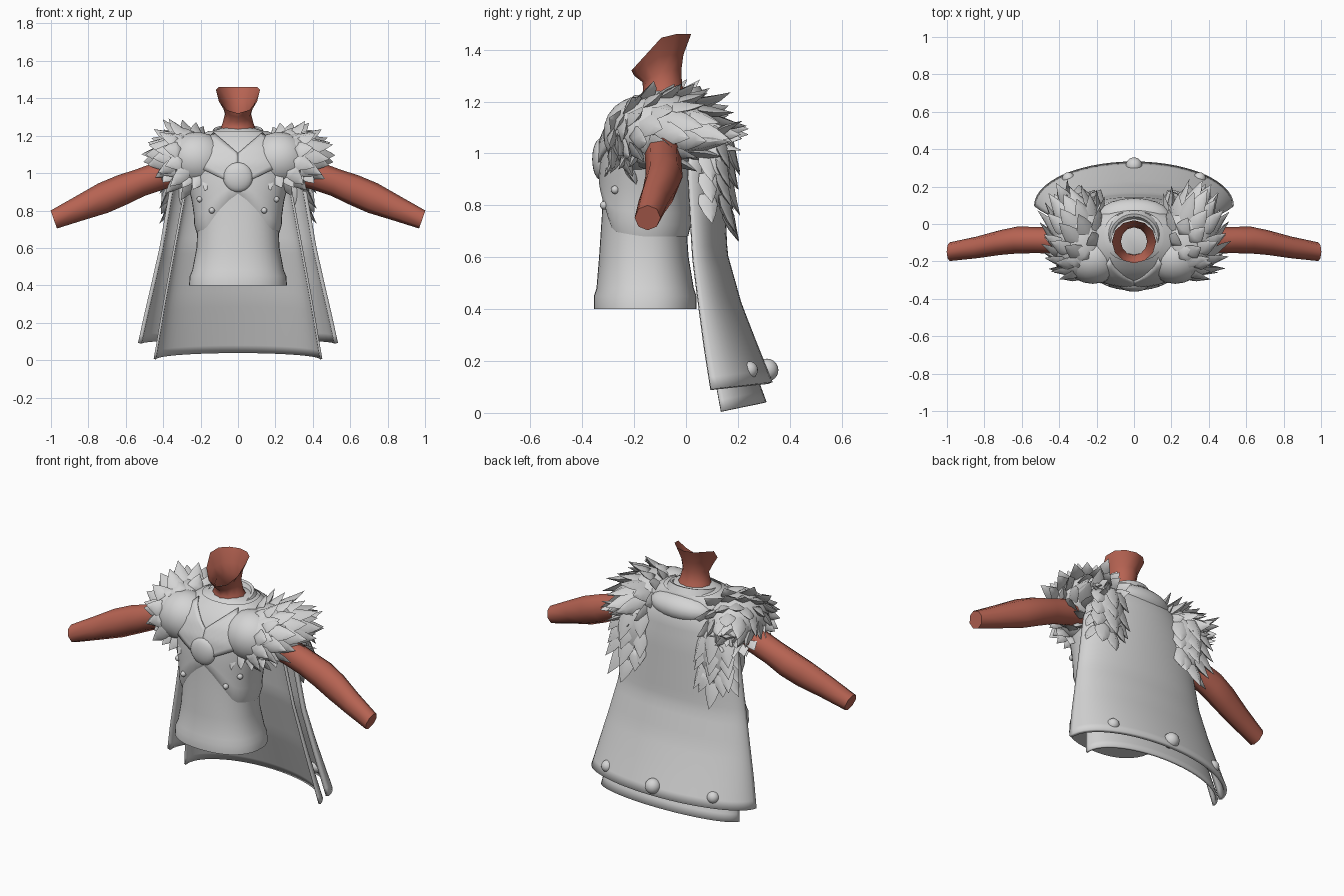
import bpy, bmesh, math, random
from mathutils import Vector

if "Cube" in bpy.data.objects:
    bpy.data.objects.remove(bpy.data.objects["Cube"])

random.seed(4)


def material(name, rgb):
    m = bpy.data.materials.new(name)
    m.diffuse_color = (*rgb, 1)
    m.use_nodes = True
    m.node_tree.nodes["Principled BSDF"].inputs["Base Color"].default_value = m.diffuse_color
    return m


GREY = material("plain_grey", (0.66, 0.66, 0.66))
SKIN = material("red_brown_skin", (0.47, 0.125, 0.085))


def finish(name, bm, mat, angle=40, thick=0):
    bmesh.ops.recalc_face_normals(bm, faces=bm.faces)
    mesh = bpy.data.meshes.new(name)
    bm.to_mesh(mesh)
    bm.free()
    ob = bpy.data.objects.new(name, mesh)
    bpy.context.collection.objects.link(ob)
    mesh.materials.append(mat)
    if thick:
        mod = ob.modifiers.new("thickness", 'SOLIDIFY')
        mod.thickness, mod.offset = thick, 0
    bpy.ops.object.select_all(action='DESELECT')
    ob.select_set(True)
    bpy.context.view_layer.objects.active = ob
    bpy.ops.object.shade_smooth_by_angle(angle=math.radians(angle))
    return ob


def skin_rows(bm, rows, closed=True, cap_start=False, cap_end=False):
    """Bridge rows of points with quads."""
    vs = [[bm.verts.new(p) for p in r] for r in rows]
    n = len(vs[0])
    for a, b in zip(vs, vs[1:]):
        for i in range(n if closed else n - 1):
            j = (i + 1) % n
            bm.faces.new((a[i], a[j], b[j], b[i]))
    if cap_start:
        bm.faces.new(vs[0])
    if cap_end:
        bm.faces.new(vs[-1])


def lerp_table(table, z):
    """Values of a table sorted by height, at height z."""
    if z <= table[0][0]:
        return table[0][1:]
    for a, b in zip(table, table[1:]):
        if z <= b[0]:
            f = (z - a[0]) / (b[0] - a[0])
            return tuple(p + (q - p) * f for p, q in zip(a[1:], b[1:]))
    return table[-1][1:]


# height, half width, front y, back y
BODY = [(0.40, .262, -.355, .04), (0.45, .258, -.355, .04), (0.48, .245, -.345, .03),
        (0.60, .222, -.335, .01), (0.75, .215, -.325, .0), (0.85, .228, -.32, .0),
        (0.95, .255, -.318, .02), (1.05, .28, -.31, .05), (1.13, .28, -.275, .06),
        (1.19, .225, -.225, .07), (1.225, .14, -.18, .05), (1.24, .09, -.16, .0)]
EXP = 2.3


def body_point(z, t, grow=0.0):
    hw, yf, yb = lerp_table(BODY, z)
    c, s = math.cos(t), math.sin(t)
    x = (hw + grow) * math.copysign(abs(c) ** (2 / EXP), c)
    y = (yf + yb) / 2 + ((yb - yf) / 2 + grow) * math.copysign(abs(s) ** (2 / EXP), s)
    return (x, y, z)


def front_y(x, z, grow=0.0):
    hw, yf, yb = lerp_table(BODY, z)
    k = max(0, 1 - min(1, abs(x) / (hw + grow)) ** EXP) ** (1 / EXP)
    return (yf + yb) / 2 - ((yb - yf) / 2 + grow) * k


ANGLES = [2 * math.pi * i / 40 for i in range(40)]

# Tunic body with flared hem
bm = bmesh.new()
skin_rows(bm, [[body_point(r[0], t) for t in ANGLES] for r in BODY], True, True, True)
finish("tunic_body", bm, GREY)

# Chest armour, its lower edge dips toward the sides
bm = bmesh.new()
rows = []
for i in range(13):
    row = []
    for t in ANGLES:
        front = max(0, -math.sin(t))
        side = min(1, abs(math.cos(t)) / 0.75)
        low = 0.68 + 0.21 * (1 - side) ** 0.9 * (front > 0) + 0.03 * side * front
        f = i / 12
        row.append(body_point(low + (1.225 - low) * f, t, 0.018 * min(1, f * 14 + .2)))
    rows.append(row)
skin_rows(bm, rows)
finish("chest_armour", bm, GREY)

# Crossing mantle bands that run from the shoulders to the brooch
for s, side in ((1, "left"), (-1, "right")):
    bm = bmesh.new()
    rows = []
    for i in range(11):
        u = i / 10
        row = []
        for j in range(9):
            v = j / 8
            x = 0.13 * (1 - u) * (1 - v) + (0.27 - 0.27 * u) * v
            z = (1.215 - 0.11 * u) * (1 - v) + (1.06 - 0.13 * u) * v
            row.append((s * x, front_y(x, z, 0.021), z))
        rows.append(row)
    skin_rows(bm, rows, closed=False)
    finish(side + "_mantle_band", bm, GREY, 50, 0.01)


def ball(name, pos, r, squash=1.0, tall=1.0):
    bm = bmesh.new()
    bmesh.ops.create_uvsphere(bm, u_segments=20, v_segments=12, radius=r)
    for v in bm.verts:
        v.co.y *= squash
        v.co.z *= tall
        v.co += Vector(pos)
    finish(name, bm, GREY)


# Brooch and chest studs
ball("brooch", (0, -0.328, 0.978), 0.08, 0.42)
for s in (1, -1):
    for x, z in ((0.14, 0.80), (0.205, 0.86)):
        ball("chest_stud", (s * x, front_y(x, z, 0.018), z), 0.016)

# Collar ring and the padded yoke behind it
bm = bmesh.new()
skin_rows(bm, [[(r * math.cos(t), -0.07 + r * .95 * math.sin(t), z + 0.025 * math.sin(t))
                for t in ANGLES] for r, z in ((.15, 1.20), (.13, 1.235), (.115, 1.23), (.10, 1.205))])
finish("collar", bm, GREY)
ball("back_yoke", (0, 0.035, 1.14), 0.20, 0.52, 0.4)

# Neck with an open, slanted top: half width, centre y, half depth, front z, back z
bm = bmesh.new()
rows = []
for hw, cy, hd, zf, zb in ((.11, -.08, .10, 1.19, 1.21), (.085, -.09, .075, 1.245, 1.26),
                           (.07, -.093, .075, 1.275, 1.32), (.085, -.105, .095, 1.30, 1.38),
                           (.118, -.095, .115, 1.32, 1.46)):
    row = []
    for i in range(12):
        t = 2 * math.pi * i / 12
        f = min(1, (1 + math.sin(t)) * 0.9)
        row.append((hw * math.cos(t), cy + hd * math.sin(t), zf + (zb - zf) * f))
    rows.append(row)
skin_rows(bm, rows)
finish("neck", bm, SKIN, 50)

# Bare arms: x, y, z, half depth, half height
ARM = [(.30, -.09, 1.02, .07, .075), (.42, -.088, .985, .07, .072), (.52, -.086, .95, .07, .07),
       (.62, -.085, .91, .072, .077), (.72, -.10, .867, .066, .078), (.84, -.125, .815, .058, .064),
       (.985, -.148, .752, .05, .048)]
for s, side in ((1, "left"), (-1, "right")):
    bm = bmesh.new()
    rows = []
    for x, y, z, hd, hh in ARM:
        rows.append([(s * (x + 0.35 * hh * math.sin(t)), y + hd * math.cos(t), z + hh * math.sin(t))
                     for t in (2 * math.pi * i / 8 for i in range(8))])
    skin_rows(bm, rows, True, True, True)
    finish(side + "_arm", bm, SKIN, 55)


# Cape layers: height, half width, side y, middle y
def cape(name, table, lift, thick):
    bm = bmesh.new()
    rows = []
    for i in range(25):
        z = table[0][0] + (table[-1][0] - table[0][0]) * i / 24
        hw, ye, ym = lerp_table(table, z)
        row = []
        for j in range(29):
            t = math.pi * (j / 28 - 0.5)
            row.append((hw * math.sin(t), ye + (ym - ye) * math.cos(t),
                        z + lift * math.cos(t) * (1 - i / 24)))
        rows.append(row)
    skin_rows(bm, rows, closed=False)
    finish(name, bm, GREY, 40, thick)


cape("outer_cape", [(.09, .525, .095, .325), (.25, .49, .07, .262), (.4, .455, .05, .205),
                    (.6, .41, .025, .15), (.95, .35, .005, .135), (1.1, .25, .03, .12),
                    (1.18, .16, .03, .08)], 0.025, 0.02)
cape("inner_cape", [(.005, .445, .135, .305), (.3, .395, .08, .2), (.6, .34, .035, .12),
                    (.95, .275, .01, .09), (1.03, .23, .02, .085)], 0.035, 0.012)

# Studs along the cape hem
for x, y, r in ((0, .312, .044), (.35, .243, .034), (-.35, .243, .034)):
    ball("cape_stud", (x, y, 0.165), r)


# Fur: broad curved tufts around rounded pads
def tuft(bm, base, d, n, length, width):
    d = d.normalized()
    w = d.cross(n).normalized()
    n = w.cross(d).normalized()
    rows = []
    for f, k in ((0, .8), (.3, 1), (.65, .62), (1, .02)):
        c = base + d * length * f + n * length * 0.2 * f * f
        rows.append([c + w * width * k, c + n * width * .55 * k, c - w * width * k, c - n * width * .4 * k])
    skin_rows(bm, rows, True, True, True)


def pad(bm, c, r):
    res = bmesh.ops.create_icosphere(bm, subdivisions=3, radius=1)
    for v in res["verts"]:
        v.co = Vector((c[0] + v.co.x * r[0], c[1] + v.co.y * r[1], c[2] + v.co.z * r[2]))


def inside(p, c, r):
    return sum(((a - b) / k) ** 2 for a, b, k in zip(p, c, r)) < 0.93


MAIN = (Vector((0.28, -0.09, 1.09)), Vector((.15, .205, .14)))
LOBE = (Vector((0.22, -.18, 1.075)), Vector((.16, .14, .145)))
for s, side in ((1, "left"), (-1, "right")):
    bm = bmesh.new()
    source = Vector((0.12, -0.28, 1.13))
    for (c, r), other, count in ((MAIN, LOBE, 66), (LOBE, MAIN, 60)):
        pad(bm, c, r)
        for i in range(count):
            h = 1 - 2 * (i + .5) / count
            a = i * 2.39996
            q = Vector((math.sqrt(1 - h * h) * math.cos(a), math.sqrt(1 - h * h) * math.sin(a), h))
            p = c + Vector((q.x * r.x, q.y * r.y, q.z * r.z))
            n = Vector((q.x / r.x, q.y / r.y, q.z / r.z)).normalized()
            flow = p - source
            near = flow.length
            hidden = (p.z < 0.99 and p.y > -0.2 and p.x < 0.26) or (p.x < 0.2 and p.z < 1.12 and p.y < 0)
            if inside(p, *other) or hidden or near < 0.17 or p.x < 0.14:
                continue
            flow = (flow - n * flow.dot(n)).normalized()
            size = (0.07 + 0.25 * min(near, .4)) * random.uniform(.75, 1.1)
            tuft(bm, p - n * 0.018, flow + n * 0.45, n, size, 0.046)
    # Tufts along the lower front of the pad
    for k in range(5):
        f = k / 4
        p = Vector((0.15 + 0.20 * f, -0.275 + 0.09 * f * f, 0.985 + 0.02 * f))
        tuft(bm, p, Vector((.25 + .4 * f, -.2, -.7)), Vector((.3 * f, -1, -.1)),
             random.uniform(.08, .10), 0.036)
    # Tail of fur hanging down the back
    pad(bm, (0.28, 0.11, 0.95), (.105, .06, .16))
    for row, (z, n_tufts) in enumerate(((1.06, 3), (.98, 3), (.90, 3), (.84, 2), (.78, 1))):
        for k in range(n_tufts):
            f = (k + .5) / n_tufts * 2 - 1
            p = Vector((0.28 + 0.10 * f, 0.15 - 0.05 * f * f, z + random.uniform(-.02, .02)))
            tuft(bm, p, Vector((0.4 * f + .1, .18, -1)), Vector((f * .6, 1, .1)),
                 random.uniform(.12, .16), 0.048)
    for z in (1.0, .92, .84):
        tuft(bm, Vector((.35, .08, z)), Vector((.4, .1, -1)), Vector((1, .4, .2)), .13, .04)
    for v in bm.verts:
        v.co.x *= s
    finish(side + "_fur_shoulder", bm, GREY, 80)
